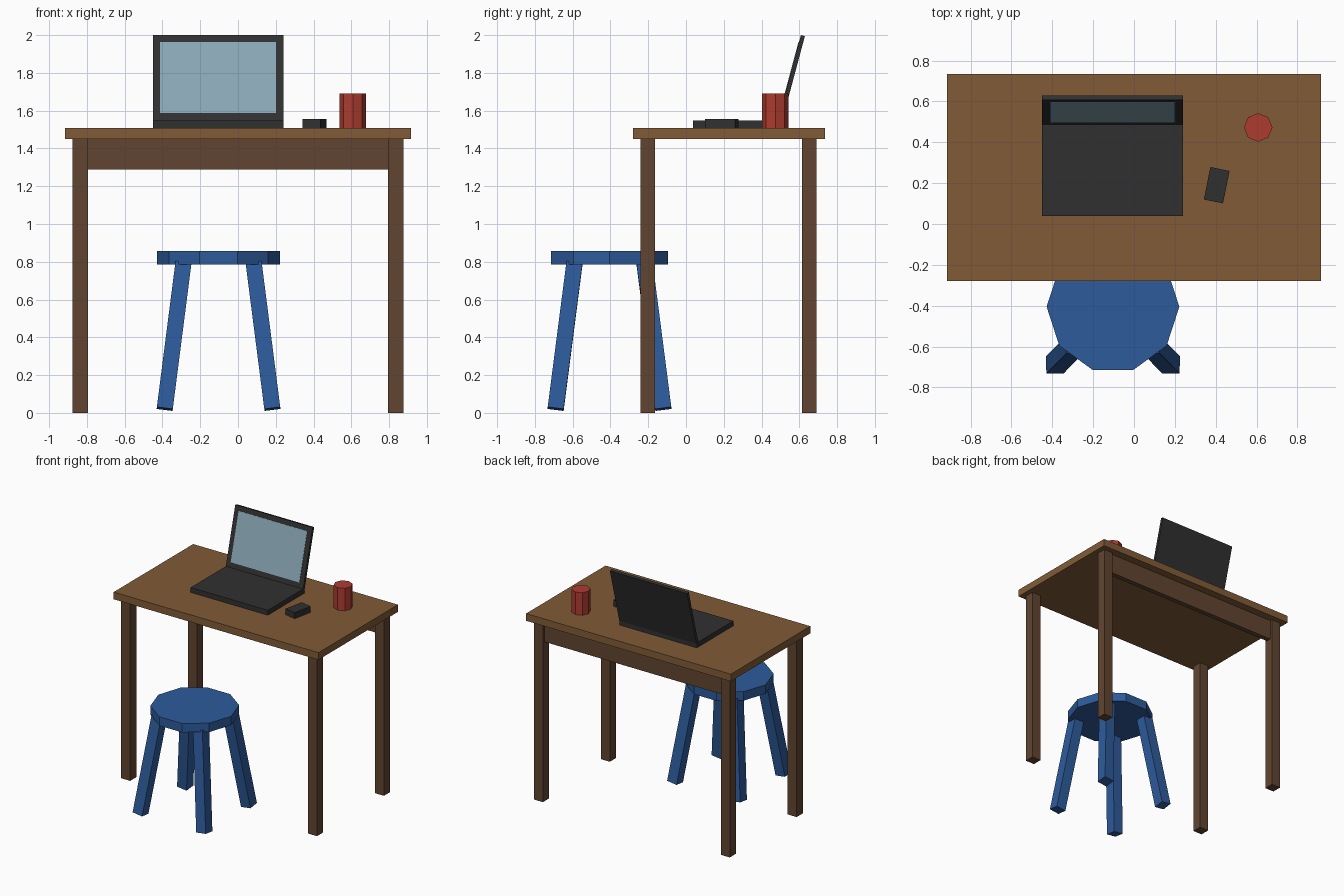
import bpy
import bmesh
import math
from mathutils import Matrix, Vector, Euler

if "Cube" in bpy.data.objects:
    bpy.data.objects.remove(bpy.data.objects["Cube"])


def material(name, rgb):
    m = bpy.data.materials.new(name)
    m.diffuse_color = (*rgb, 1.0)
    m.use_nodes = True
    m.node_tree.nodes["Principled BSDF"].inputs["Base Color"].default_value = m.diffuse_color
    return m


TOP_WOOD = material("light brown wood", (0.22, 0.105, 0.038))
LEG_WOOD = material("dark brown wood", (0.12, 0.06, 0.031))
BLUE = material("blue paint", (0.027, 0.105, 0.33))
BLACK = material("charcoal plastic", (0.03, 0.03, 0.03))
GLASS = material("pale blue glass", (0.26, 0.40, 0.48))
RED = material("red ceramic", (0.42, 0.045, 0.03))


def finish(name, bm, mat, matrix):
    mesh = bpy.data.meshes.new(name)
    bm.to_mesh(mesh)
    bm.free()
    mesh.materials.append(mat)
    ob = bpy.data.objects.new(name, mesh)
    ob.matrix_world = matrix
    bpy.context.collection.objects.link(ob)
    return ob


def box(name, lo, hi, mat, matrix=Matrix()):
    """Box between two corners, placed by an optional matrix."""
    lo, hi = Vector(lo), Vector(hi)
    bm = bmesh.new()
    bmesh.ops.create_cube(bm, size=1)
    bmesh.ops.scale(bm, vec=hi - lo, verts=bm.verts)
    bmesh.ops.translate(bm, vec=(lo + hi) / 2, verts=bm.verts)
    return finish(name, bm, mat, matrix)


def prism(name, sides, radius, centre, z0, z1, mat, turn=0.0):
    """Upright prism with a regular polygon section."""
    bm = bmesh.new()
    bmesh.ops.create_cone(bm, cap_ends=True, segments=sides,
                          radius1=radius, radius2=radius, depth=z1 - z0)
    bmesh.ops.rotate(bm, cent=(0, 0, 0), matrix=Matrix.Rotation(turn, 3, 'Z'),
                     verts=bm.verts)
    place = Matrix.Translation((centre[0], centre[1], (z0 + z1) / 2))
    return finish(name, bm, mat, place)


# Desk: top, four legs and a rear apron
DESK_Z = 1.508
box("desk_top", (-0.915, -0.28, 1.45), (0.915, 0.735, DESK_Z), TOP_WOOD)
for side, x in (("left", -0.835), ("right", 0.835)):
    for end, y in (("front", -0.202), ("back", 0.652)):
        box(f"desk_leg_{end}_{side}", (x - 0.04, y - 0.039, 0),
            (x + 0.04, y + 0.039, 1.45), LEG_WOOD)
box("desk_apron", (-0.795, 0.632, 1.288), (0.795, 0.672, 1.45), LEG_WOOD)

# Stool: ten-sided seat with four splayed legs
SX, SY = -0.103, -0.405
prism("stool_seat", 10, 0.325, (SX, SY), 0.785, 0.857, BLUE, math.radians(-90))
splay = math.radians(7.3)
for sx in (-1, 1):
    for sy in (-1, 1):
        name = f"stool_leg_{'front' if sy < 0 else 'back'}_{'left' if sx < 0 else 'right'}"
        tilt = Euler((sy * splay, -sx * splay, 0)).to_matrix().to_4x4()
        foot = Matrix.Translation((SX + sx * 0.285, SY + sy * 0.285, 0.021))
        box(name, (-0.0425, -0.0425, 0), (0.0425, 0.0425, 0.785), BLUE, foot @ tilt)

# Laptop: base, tilted lid and display plate
LX = -0.105
box("laptop_base", (LX - 0.345, 0.038, DESK_Z), (LX + 0.345, 0.505, 1.548), BLACK)
hinge = Matrix.Translation((LX, 0.487, 1.548)) @ Matrix.Rotation(math.radians(-15), 4, 'X')
box("laptop_lid", (-0.345, 0, 0), (0.345, 0.022, 0.468), BLACK, hinge)
box("laptop_display", (-0.307, -0.003, 0.04), (0.307, 0.002, 0.43), GLASS, hinge)

# Mouse: small turned block
turned = Matrix.Translation((0.405, 0.19, DESK_Z)) @ Matrix.Rotation(math.radians(-11.5), 4, 'Z')
box("mouse", (-0.048, -0.081, 0), (0.048, 0.081, 0.049), BLACK, turned)

# Cup: eight-sided
prism("cup", 8, 0.07, (0.608, 0.473), DESK_Z, 1.69, RED)
